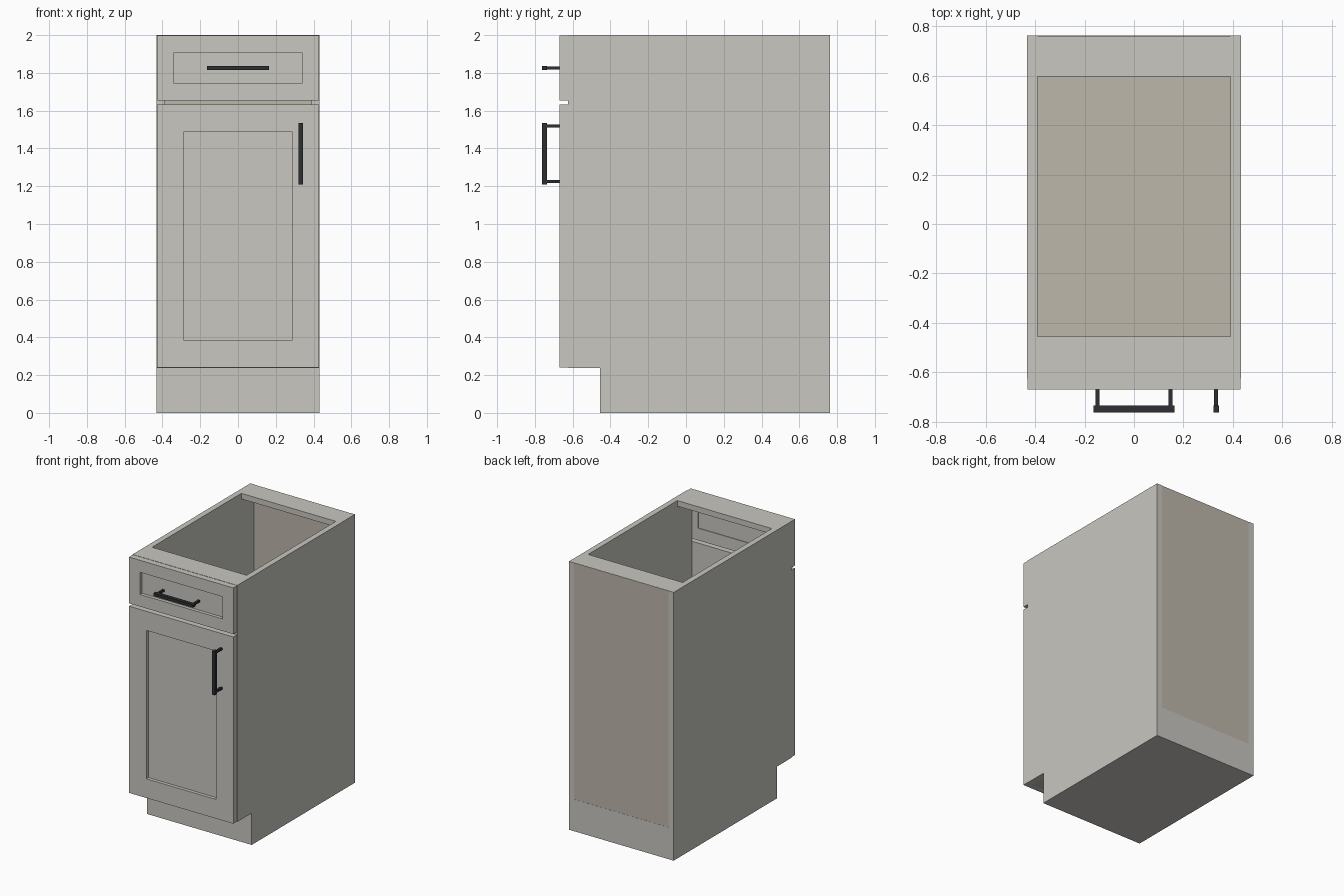
import bpy
import bmesh
from mathutils import Vector

if "Cube" in bpy.data.objects:
    bpy.data.objects.remove(bpy.data.objects["Cube"])


def material(name, rgb):
    m = bpy.data.materials.new(name)
    m.diffuse_color = (*rgb, 1)
    m.use_nodes = True
    m.node_tree.nodes["Principled BSDF"].inputs["Base Color"].default_value = m.diffuse_color
    return m


PAINT = material("grey_paint", (0.58, 0.57, 0.53))
PLY = material("plywood", (0.51, 0.475, 0.41))
METAL = material("black_metal", (0.025, 0.028, 0.032))


def box(name, x, y, z, mat=PAINT):
    """Box from (min, max) pairs along each axis."""
    bm = bmesh.new()
    bmesh.ops.create_cube(bm, size=1)
    for v in bm.verts:
        v.co = Vector([a + (b - a) * (c + 0.5) for (a, b), c in zip((x, y, z), v.co)])
    mesh = bpy.data.meshes.new(name)
    bm.to_mesh(mesh)
    bm.free()
    ob = bpy.data.objects.new(name, mesh)
    mesh.materials.append(mat)
    bpy.context.collection.objects.link(ob)
    return ob


W, IN = 0.432, 0.39            # outer and inner half widths
FRONT, FACE, BACK = -0.67, -0.625, 0.762
FLOOR, TOP, T = 0.237, 2.0, 0.042


def shaker_front(name, z0, z1, stile, rail):
    """Framed front with a recessed centre panel."""
    w, y = 0.43, (FRONT, FACE)
    inner = w - stile
    box(name + "_left_stile", (-w, -inner), y, (z0, z1))
    box(name + "_right_stile", (inner, w), y, (z0, z1))
    box(name + "_bottom_rail", (-inner, inner), y, (z0, z0 + rail))
    box(name + "_top_rail", (-inner, inner), y, (z1 - rail, z1))
    box(name + "_panel", (-inner, inner), (-0.645, -0.63), (z0 + rail, z1 - rail))


def handle(name, centre, vertical):
    """Square bar pull on two posts."""
    cx, cz = centre

    def part(suffix, along, across, y):
        u, v = (along, (-across, across))
        if vertical:
            u, v = v, u
        box(name + suffix, (cx + u[0], cx + u[1]), y, (cz + v[0], cz + v[1]), METAL)

    part("_bar", (-0.164, 0.164), 0.011, (-0.762, -0.735))
    for side, s in (("_post_a", -0.147), ("_post_b", 0.147)):
        part(side, (s - 0.008, s + 0.008), 0.008, (-0.736, FRONT))


# Toe-kick base
box("toe_kick_base", (-W, W), (-0.455, BACK), (0, FLOOR))

# Carcass: sides, floor, back and top stretchers
box("left_side", (-W, -IN), (FACE, BACK), (FLOOR, TOP))
box("right_side", (IN, W), (FACE, BACK), (FLOOR, TOP))
box("cabinet_floor", (-IN, IN), (FACE, 0.745), (FLOOR, FLOOR + T), PLY)
box("back_panel", (-IN, IN), (0.745, BACK - 0.001), (FLOOR, TOP - 0.002), PLY)
box("front_stretcher", (-IN, IN), (FACE, -0.455), (TOP - T, TOP))
box("back_stretcher", (-IN, IN), (0.596, BACK - 0.002), (TOP - T, TOP))

# Drawer front and door
shaker_front("drawer", 1.653, 1.998, 0.09, 0.09)
shaker_front("door", 0.24, 1.632, 0.143, 0.143)

# Handles
handle("drawer_handle", (0, 1.825), False)
handle("door_handle", (0.332, 1.372), True)
